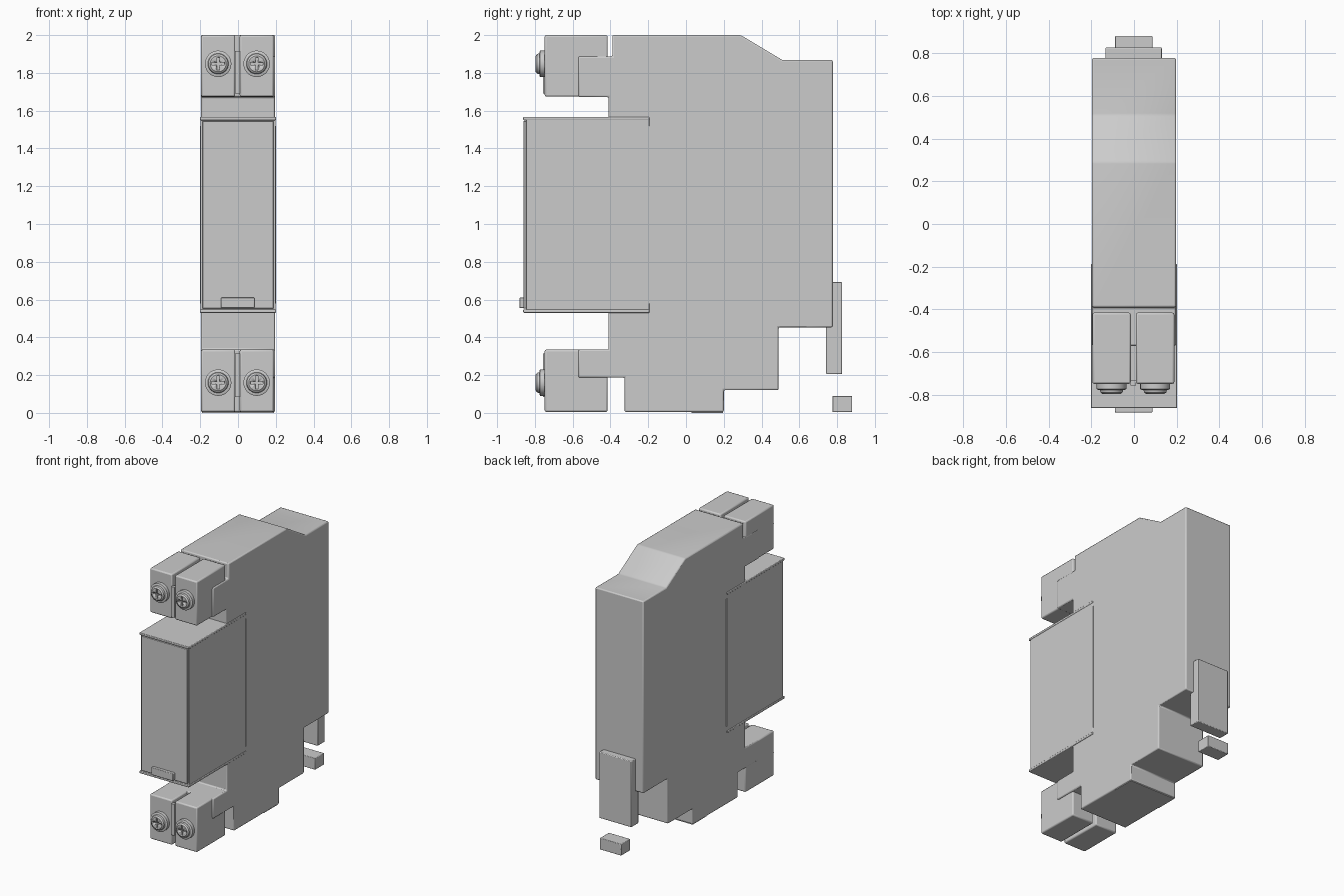
import bpy, bmesh, math
from mathutils import Matrix

if "Cube" in bpy.data.objects:
    bpy.data.objects.remove(bpy.data.objects["Cube"])

grey = bpy.data.materials.new("light grey plastic")
grey.diffuse_color = (0.6, 0.6, 0.6, 1)
grey.use_nodes = True
grey.node_tree.nodes["Principled BSDF"].inputs["Base Color"].default_value = grey.diffuse_color


def finish(name, bm, bevel=0.0):
    bmesh.ops.recalc_face_normals(bm, faces=bm.faces)
    me = bpy.data.meshes.new(name)
    bm.to_mesh(me)
    bm.free()
    ob = bpy.data.objects.new(name, me)
    bpy.context.collection.objects.link(ob)
    me.materials.append(grey)
    bpy.ops.object.select_all(action='DESELECT')
    ob.select_set(True)
    bpy.context.view_layer.objects.active = ob
    if bevel:
        m = ob.modifiers.new("rounded edges", 'BEVEL')
        m.width, m.segments = bevel, 2
        m.limit_method, m.angle_limit = 'ANGLE', math.radians(25)
    bpy.ops.object.shade_smooth_by_angle(angle=math.radians(35))
    return ob


def slab(name, outline, x0, x1, bevel=0.0):
    """Extrude a (y, z) outline from x0 to x1."""
    bm = bmesh.new()
    face = bm.faces.new([bm.verts.new((x0, y, z)) for y, z in outline])
    ext = bmesh.ops.extrude_face_region(bm, geom=[face])
    for v in ext["geom"]:
        if isinstance(v, bmesh.types.BMVert):
            v.co.x = x1
    return finish(name, bm, bevel)


def box(name, x0, x1, y0, y1, z0, z1, bevel=0.0):
    return slab(name, [(y0, z0), (y1, z0), (y1, z1), (y0, z1)], x0, x1, bevel)


# Main housing with sloped shoulder, stepped foot and terminal arms
slab("housing", [
    (-0.39, 2.0), (0.29, 2.0), (0.51, 1.868), (0.777, 1.868),
    (0.777, 0.453), (0.49, 0.453), (0.49, 0.12), (0.2, 0.12),
    (0.2, 0.005), (-0.325, 0.005), (-0.325, 0.187), (-0.57, 0.187),
    (-0.57, 0.335), (-0.41, 0.335), (-0.41, 1.672), (-0.57, 1.672),
    (-0.57, 1.888), (-0.39, 1.888)], -0.197, 0.197, 0.008)
box("foot_pad", -0.19, 0.19, 0.03, 0.195, 0.0, 0.02)

# Front cover: core, raised front panel, flanges and rear edge strip
box("cover_core", -0.199, 0.199, -0.847, -0.193, 0.54, 1.555, 0.003)
box("cover_front_panel", -0.188, 0.188, -0.86, -0.8, 0.553, 1.545, 0.003)
box("cover_top_flange", -0.202, 0.202, -0.862, -0.193, 1.549, 1.566, 0.004)
box("cover_bottom_flange", -0.202, 0.202, -0.862, -0.193, 0.53, 0.547, 0.004)
box("cover_rear_strip", -0.202, 0.202, -0.196, -0.187, 0.58, 1.52)
box("cover_latch", -0.09, 0.087, -0.882, -0.84, 0.555, 0.61, 0.004)


def screw(name, cx, cz):
    """Stepped round head with a cross slot, facing -y."""
    rings = [(0.0, -0.74), (0.07, -0.74), (0.07, -0.772), (0.063, -0.776),
             (0.055, -0.776), (0.052, -0.788), (0.042, -0.796), (0.0, -0.796)]
    bm = bmesh.new()
    vs = [bm.verts.new((r, y, 0)) for r, y in rings]
    es = [bm.edges.new(p) for p in zip(vs, vs[1:])]
    bmesh.ops.spin(bm, geom=vs + es, cent=(0, 0, 0), axis=(0, 1, 0),
                   angle=math.tau, steps=32, use_duplicate=False)
    bmesh.ops.remove_doubles(bm, verts=bm.verts, dist=1e-5)
    bmesh.ops.transform(bm, matrix=Matrix.Translation((cx, 0, cz)), verts=bm.verts)
    head = finish(name, bm)
    for tag, w, h in (("wide", 0.034, 0.006), ("tall", 0.006, 0.034)):
        cut = box(name + "_slot_cutter_" + tag, cx - w, cx + w,
                  -0.85, -0.782, cz - h, cz + h)
        cut.hide_render = True
        cut.hide_set(True)
        m = head.modifiers.new("slot " + tag, 'BOOLEAN')
        m.operation, m.object, m.solver = 'DIFFERENCE', cut, 'EXACT'


# Terminal blocks: two upper, two lower, with a slim divider bar between
for level, z0, z1, zs, d0, d1 in (("upper", 1.674, 2.0, 1.848, 1.69, 1.915),
                                  ("lower", 0.005, 0.335, 0.16, 0.085, 0.315)):
    for side, x0, x1 in (("left", -0.195, -0.015), ("right", 0.009, 0.189)):
        box(f"{level}_{side}_terminal", x0, x1, -0.748, -0.415, z0, z1, 0.009)
        screw(f"{level}_{side}_screw", (x0 + x1) / 2, zs)
    box(f"{level}_divider_bar", -0.016, 0.01, -0.756, -0.733, d0, d1)

# Rear rail clip and the loose release tab below it
box("rail_clip", -0.133, 0.13, 0.742, 0.826, 0.205, 0.692, 0.005)
box("release_tab", -0.088, 0.086, 0.775, 0.88, 0.005, 0.09, 0.004)
